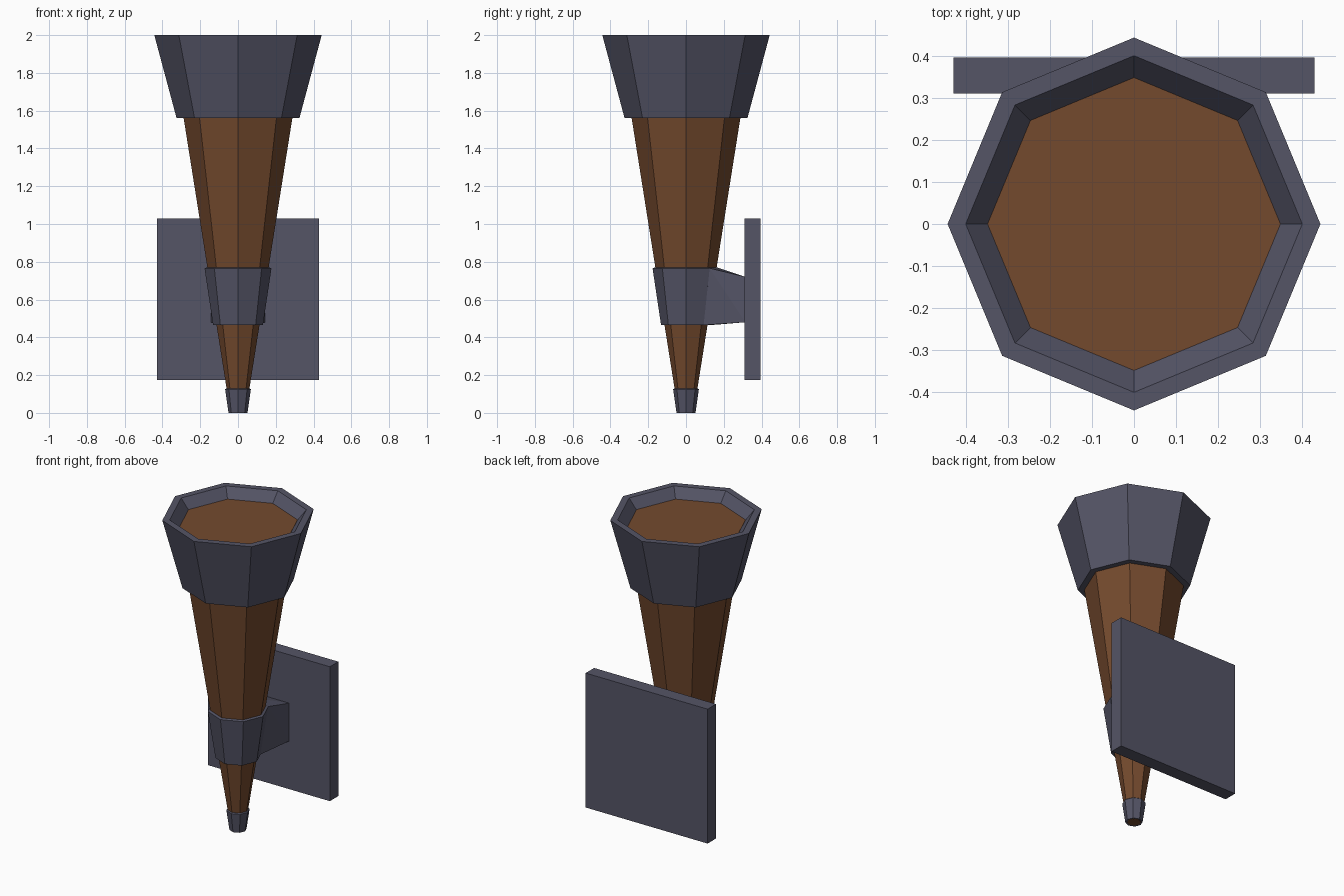
import bpy, bmesh
from math import cos, sin, pi

if "Cube" in bpy.data.objects:
    bpy.data.objects.remove(bpy.data.objects["Cube"])

SIDES = 8


def material(name, color):
    m = bpy.data.materials.new(name)
    m.diffuse_color = color
    m.use_nodes = True
    m.node_tree.nodes["Principled BSDF"].inputs["Base Color"].default_value = m.diffuse_color
    return m


wood = material("wood", (0.175, 0.068, 0.027, 1))
metal = material("dark_metal", (0.089, 0.089, 0.133, 1))


def finish(name, bm, mat):
    bmesh.ops.recalc_face_normals(bm, faces=bm.faces)
    mesh = bpy.data.meshes.new(name)
    bm.to_mesh(mesh)
    bm.free()
    mesh.materials.append(mat)
    obj = bpy.data.objects.new(name, mesh)
    bpy.context.collection.objects.link(obj)
    return obj


def lathe(name, profile, mat, ring=True):
    """Octagonal revolve of (radius, z); ring closes the profile, otherwise ends are capped."""
    bm = bmesh.new()
    loops = [[bm.verts.new((r * cos(2 * pi * i / SIDES), r * sin(2 * pi * i / SIDES), z))
              for i in range(SIDES)] for r, z in profile]
    pairs = list(zip(loops, loops[1:]))
    if ring:
        pairs.append((loops[-1], loops[0]))
    else:
        bm.faces.new(loops[0])
        bm.faces.new(loops[-1])
    for a, b in pairs:
        for i in range(SIDES):
            j = (i + 1) % SIDES
            bm.faces.new((a[i], a[j], b[j], b[i]))
    return finish(name, bm, mat)


# Tapered wooden shaft
lathe("shaft", [(0.04, 0.0), (0.348, 1.94)], wood, ring=False)

# Metal cup, middle band and tip, each wrapped around the shaft
lathe("top_cup", [(0.275, 1.56), (0.325, 1.56), (0.443, 2.0), (0.40, 2.0), (0.346, 1.935)], metal)
lathe("middle_band", [(0.105, 0.465), (0.132, 0.465), (0.177, 0.765), (0.165, 0.77), (0.15, 0.77)], metal)
lathe("tip_cap", [(0.037, 0.001), (0.05, 0.0), (0.068, 0.125), (0.062, 0.13), (0.055, 0.13)], metal)

# Bracket arm flaring from the rear of the band to the wall plate
bm = bmesh.new()
for r, z, end_z in ((0.177, 0.766, 0.72), (0.132, 0.465, 0.48)):
    d = r * cos(pi / 4)
    bm.verts.new((0, r, z))
    for s in (-1, 1):
        bm.verts.new((s * d, d, z))
        bm.verts.new((s * 0.143, 0.315, end_z))
bmesh.ops.convex_hull(bm, input=bm.verts)
bmesh.ops.dissolve_limit(bm, angle_limit=0.01, verts=bm.verts, edges=bm.edges)
finish("bracket_arm", bm, metal)

# Square wall plate
bm = bmesh.new()
bmesh.ops.create_cube(bm, size=1)
for v in bm.verts:
    v.co = (v.co.x * 0.858, 0.353 + v.co.y * 0.085, 0.602 + v.co.z * 0.855)
finish("wall_plate", bm, metal)
